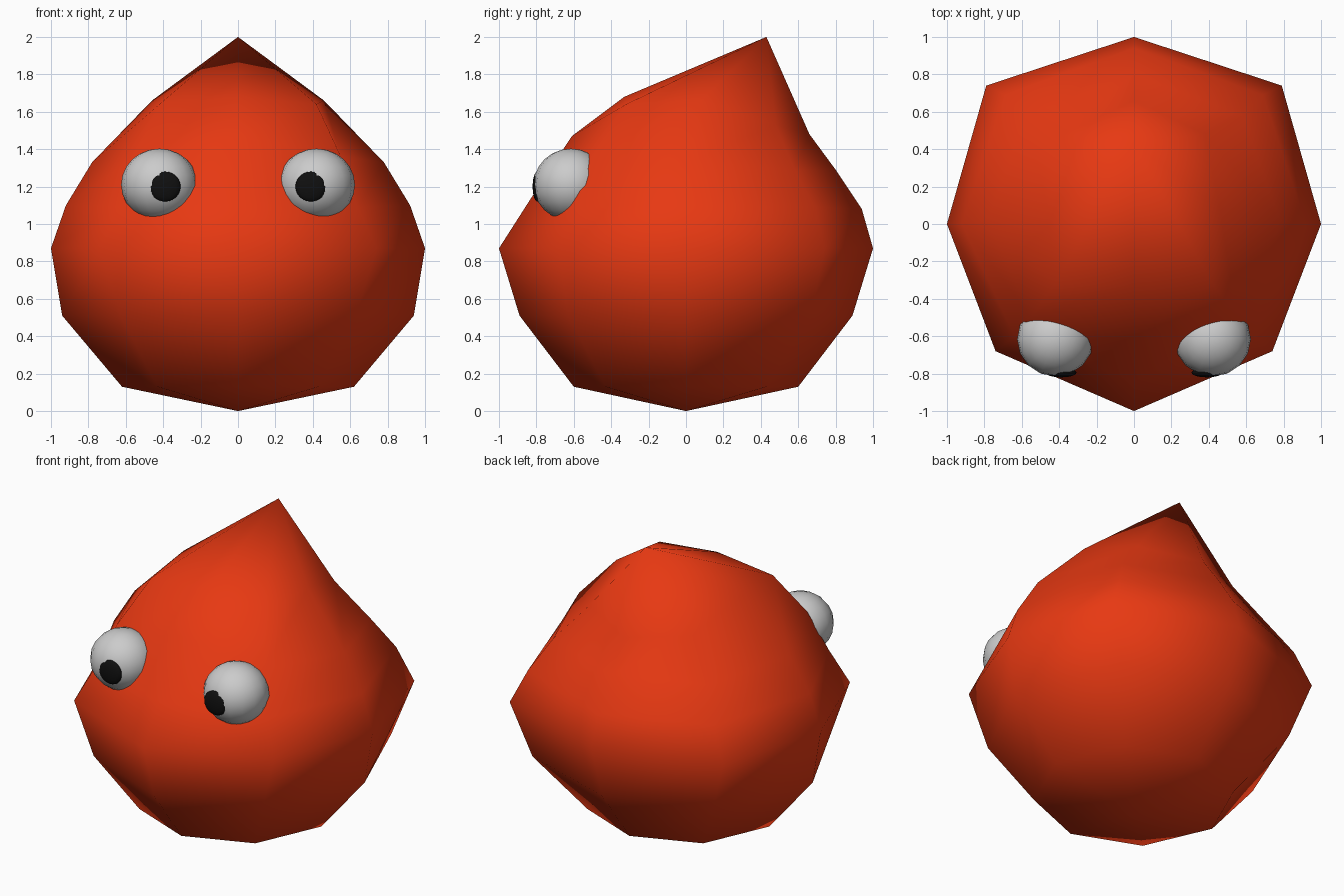
import bpy, bmesh

if "Cube" in bpy.data.objects:
    bpy.data.objects.remove(bpy.data.objects["Cube"])


def colour(name, rgb):
    m = bpy.data.materials.new(name)
    m.diffuse_color = (*rgb, 1)
    m.use_nodes = True
    m.node_tree.nodes["Principled BSDF"].inputs["Base Color"].default_value = m.diffuse_color
    return m


def finish(bm, name, mat=None):
    bmesh.ops.recalc_face_normals(bm, faces=bm.faces[:])
    for f in bm.faces:
        f.smooth = True
    me = bpy.data.meshes.new(name)
    bm.to_mesh(me)
    bm.free()
    ob = bpy.data.objects.new(name, me)
    bpy.context.collection.objects.link(ob)
    if mat:
        me.materials.append(mat)
    return ob


red = colour("red", (0.8, 0.04, 0.006))
black = colour("black", (0.005, 0.005, 0.005))

# Body: eight-sided rings; half of each ring given front to back, then mirrored
rings = [
    [(0, -.60, .13), (.43, -.43, .13), (.62, 0, .13), (.43, .43, .13), (0, .60, .13)],
    [(0, -.89, .51), (.63, -.63, .51), (.94, 0, .51), (.67, .67, .51), (0, .89, .51)],
    [(0, -1.0, .87), (.74, -.68, .87), (1.0, 0, .87), (.79, .74, .87), (0, 1.0, .87)],
    [(0, -.84, 1.12), (.64, -.60, 1.09), (.92, 0, 1.10), (.69, .69, 1.09), (0, .94, 1.08)],
    [(0, -.61, 1.47), (.55, -.50, 1.36), (.78, .02, 1.33), (.58, .58, 1.29), (0, .80, 1.29)],
    [(0, -.33, 1.68), (.42, -.32, 1.64), (.46, .08, 1.66), (.38, .48, 1.53), (0, .66, 1.48)],
]
bm = bmesh.new()
loops = []
for half in rings:
    full = half + [(-x, y, z) for x, y, z in half[3:0:-1]]
    loops.append([bm.verts.new(p) for p in full])
base = bm.verts.new((0, 0, 0))
tip = bm.verts.new((0, .43, 2))
for i in range(8):
    j = (i + 1) % 8
    for a, b in zip(loops, loops[1:]):
        bm.faces.new((a[i], a[j], b[j], b[i]))
    bm.faces.new((base, loops[0][j], loops[0][i]))
    bm.faces.new((tip, loops[-1][i], loops[-1][j]))
finish(bm, "body", red)


# Eyes and pupils
def ball(name, loc, scale, mat=None):
    bm = bmesh.new()
    bmesh.ops.create_uvsphere(bm, u_segments=16, v_segments=12, radius=1)
    bmesh.ops.scale(bm, vec=scale, verts=bm.verts)
    bmesh.ops.translate(bm, vec=loc, verts=bm.verts)
    return finish(bm, name, mat)


for side, s in (("left", -1), ("right", 1)):
    ball(side + "_eye", (s * .42, -.615, 1.21), (.205, .2, .193))
    ball(side + "_pupil", (s * .39, -.795, 1.2), (.083, .025, .08), black)
